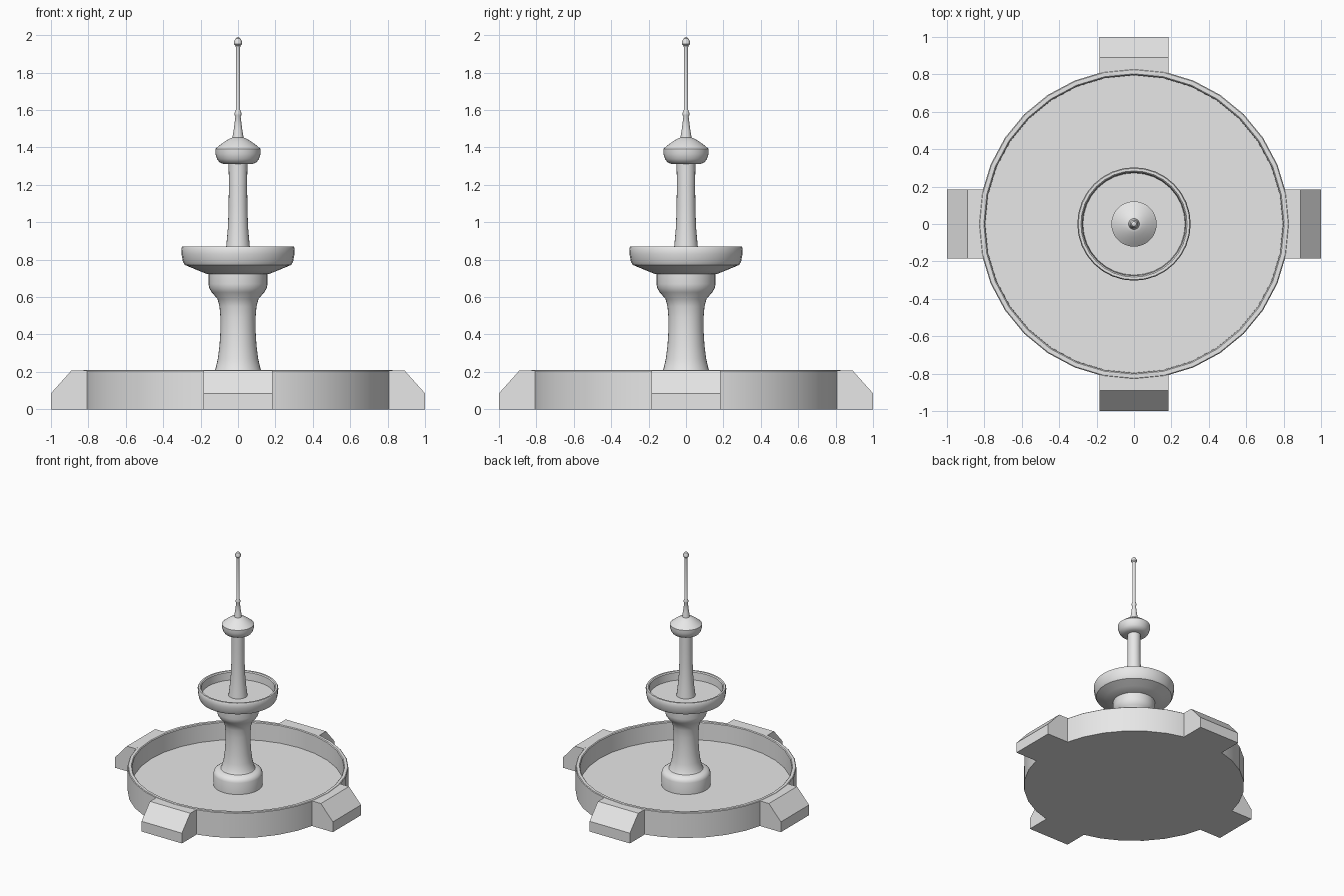
import bpy, bmesh, math

stone = bpy.data.materials.new("grey stone")
stone.diffuse_color = (0.8, 0.8, 0.8, 1)


def finish(name, bm, smooth=True):
    bmesh.ops.remove_doubles(bm, verts=bm.verts, dist=1e-5)
    bmesh.ops.recalc_face_normals(bm, faces=bm.faces)
    me = bpy.data.meshes.new(name)
    bm.to_mesh(me)
    bm.free()
    me.materials.append(stone)
    ob = bpy.data.objects.new(name, me)
    bpy.context.collection.objects.link(ob)
    if smooth:
        bpy.ops.object.select_all(action='DESELECT')
        ob.select_set(True)
        bpy.context.view_layer.objects.active = ob
        bpy.ops.object.shade_smooth_by_angle(angle=math.radians(35))
    return ob


def lathe(name, profile, sides=32):
    """Spin an (radius, height) profile around the z axis."""
    bm = bmesh.new()
    vs = [bm.verts.new((r, 0, z)) for r, z in profile]
    es = [bm.edges.new(p) for p in zip(vs, vs[1:])]
    bmesh.ops.spin(bm, geom=vs + es, cent=(0, 0, 0), axis=(0, 0, 1),
                   angle=math.tau, steps=sides, use_merge=False)
    return finish(name, bm)


# Large pool basin with a thin wall
lathe("basin", [(0, 0), (0.83, 0), (0.83, 0.205), (0.825, 0.21), (0.803, 0.21),
                (0.797, 0.204), (0.795, 0.06), (0, 0.06)])

# Four sloped blocks around the basin
section = [(0.80, 0), (1.0, 0), (1.0, 0.085), (0.89, 0.208), (0.80, 0.208)]
for i, side in enumerate(("right", "back", "left", "front")):
    a = i * math.pi / 2
    bm = bmesh.new()
    ends = [[bm.verts.new((x * math.cos(a) - y * math.sin(a),
                           x * math.sin(a) + y * math.cos(a), z)) for x, z in section]
            for y in (-0.185, 0.185)]
    for e in ends:
        bm.faces.new(e)
    n = len(section)
    for k in range(n):
        j = (k + 1) % n
        bm.faces.new((ends[0][k], ends[0][j], ends[1][j], ends[1][k]))
    finish(side + "_block", bm, smooth=False)

# Pedestal with round plinth, waisted shaft and flared neck
lathe("pedestal", [(0, 0.055), (0.185, 0.055), (0.185, 0.155), (0.178, 0.175),
                   (0.16, 0.19), (0.13, 0.197), (0.122, 0.21), (0.108, 0.27),
                   (0.099, 0.34), (0.094, 0.42), (0.094, 0.49), (0.099, 0.55),
                   (0.11, 0.59), (0.14, 0.625), (0.153, 0.645), (0.158, 0.67),
                   (0.158, 0.73), (0, 0.73)])

# Upper bowl
lathe("upper_bowl", [(0, 0.723), (0.165, 0.723), (0.22, 0.745), (0.285, 0.772),
                     (0.295, 0.79), (0.302, 0.83), (0.303, 0.86), (0.298, 0.87),
                     (0.284, 0.87), (0.277, 0.862), (0.273, 0.80), (0, 0.80)])

# Upper column
lathe("column", [(0, 0.795), (0.072, 0.795), (0.063, 0.87), (0.054, 0.97),
                 (0.050, 1.08), (0.049, 1.2), (0.050, 1.32), (0, 1.32)], 24)

# Bulb on top of the column
lathe("bulb", [(0, 1.31), (0.075, 1.31), (0.10, 1.321), (0.112, 1.338), (0.121, 1.365),
               (0.121, 1.392), (0.10, 1.41), (0.07, 1.432), (0.045, 1.447),
               (0.03, 1.453), (0, 1.453)], 32)

# Spire with cone, collar, rod and tip
lathe("spire", [(0, 1.445), (0.031, 1.445), (0.022, 1.50), (0.014, 1.565), (0.018, 1.573),
                (0.018, 1.584), (0.012, 1.60), (0.011, 1.93), (0.013, 1.943),
                (0.022, 1.952), (0.022, 1.964), (0.013, 1.983), (0, 1.99)], 16)
